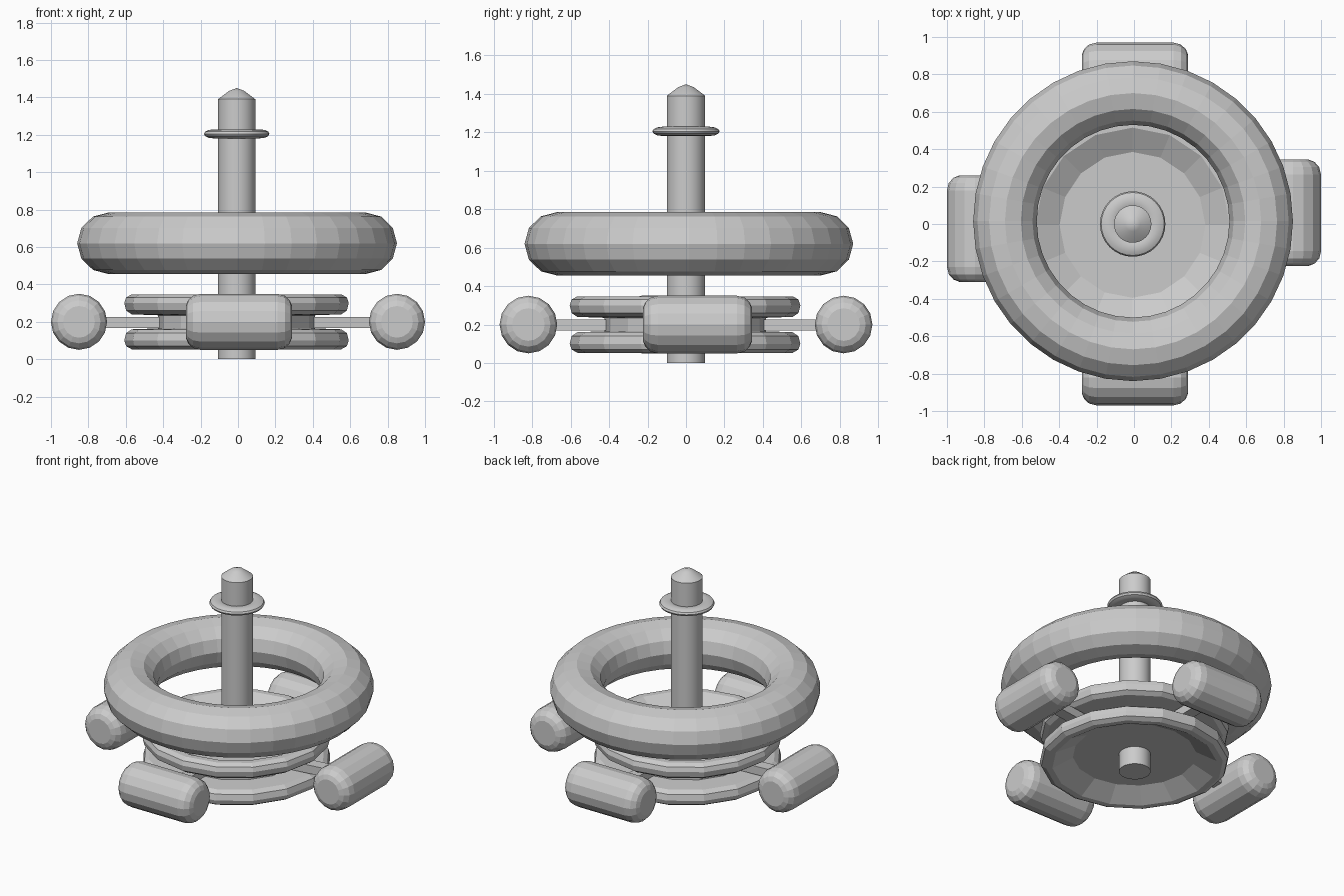
import bpy, bmesh
from math import cos, sin, pi, radians
from mathutils import Matrix, Vector

cube = bpy.data.objects.get("Cube")
if cube:
    bpy.data.objects.remove(cube, do_unlink=True)

grey = bpy.data.materials.new("light_grey")
grey.use_nodes = True
colour = (0.6, 0.6, 0.6, 1)
grey.diffuse_color = colour
grey.node_tree.nodes["Principled BSDF"].inputs["Base Color"].default_value = colour


def finish(name, bm, location, smooth_angle=None):
    bmesh.ops.recalc_face_normals(bm, faces=bm.faces)
    mesh = bpy.data.meshes.new(name)
    bm.to_mesh(mesh)
    bm.free()
    obj = bpy.data.objects.new(name, mesh)
    obj.location = location
    mesh.materials.append(grey)
    bpy.context.collection.objects.link(obj)
    if smooth_angle:
        bpy.ops.object.select_all(action='DESELECT')
        obj.select_set(True)
        bpy.context.view_layer.objects.active = obj
        bpy.ops.object.shade_smooth_by_angle(angle=radians(smooth_angle))
    return obj


def lathe(name, profile, sides, location, closed=False, smooth_angle=None):
    """Spin a (radius, height) profile around z."""
    bm = bmesh.new()
    verts = [bm.verts.new((r, 0, z)) for r, z in profile]
    pairs = list(zip(verts, verts[1:]))
    if closed:
        pairs.append((verts[-1], verts[0]))
    edges = [bm.edges.new(p) for p in pairs]
    bmesh.ops.spin(bm, geom=verts + edges, axis=(0, 0, 1), cent=(0, 0, 0),
                   angle=2 * pi, steps=sides, use_merge=True)
    bmesh.ops.remove_doubles(bm, verts=bm.verts, dist=0.0005)
    return finish(name, bm, location, smooth_angle)


def oval(radius, rx, rz, count):
    return [(radius + rx * cos(2 * pi * i / count), rz * sin(2 * pi * i / count))
            for i in range(count)]


# Central mast with a pointed cap, and the collar near its top
lathe("mast", [(0, 0), (0.1, 0), (0.1, 1.39), (0.04, 1.435), (0, 1.45)],
      32, (-0.007, 0, 0), smooth_angle=25)
lathe("mast_collar", oval(0.125, 0.05, 0.024, 12), 32, (-0.007, 0, 1.205), True, 35)

# Large ring
lathe("large_ring", oval(0.685, 0.17, 0.165, 12), 36, (-0.005, 0.015, 0.62), True)

# Grooved hub wheel, dished on both faces
half = [(0, 0.075), (0.39, 0.075), (0.52, 0.147), (0.56, 0.147), (0.59, 0.13),
        (0.6, 0.1), (0.59, 0.06), (0.56, 0.04), (0.42, 0.035)]
wheel = half + [(r, -z) for r, z in reversed(half)]
lathe("hub_wheel", wheel, 16, (-0.008, -0.005, 0.2))

# Four rounded floats on flat arms: side name, turn, distance out, sideways shift
float_half = [(0, 0.284), (0.085, 0.284), (0.115, 0.272), (0.14, 0.245), (0.15, 0.205)]
float_profile = float_half + [(r, -z) for r, z in reversed(float_half)]
for side, turn, reach, shift in (("left", 0, 0.85, 0.06), ("back", 90, 0.82, -0.005),
                                 ("right", 180, 0.85, 0.025), ("front", 270, 0.82, 0.005)):
    rot = Matrix.Rotation(radians(turn), 4, 'Z')
    body = lathe(side + "_float", float_profile, 16, (0, 0, 0))
    body.matrix_world = (rot @ Matrix.Translation((reach, shift, 0.2))
                         @ Matrix.Rotation(pi / 2, 4, 'X'))
    bm = bmesh.new()
    bmesh.ops.create_cube(bm, size=1)
    bmesh.ops.scale(bm, vec=(0.42, 0.08, 0.058), verts=bm.verts)
    for v in bm.verts:  # arm is skewed to meet its float
        v.co.y += shift * (0.5 + v.co.x / 0.42)
    arm = finish(side + "_arm", bm, (0, 0, 0))
    arm.matrix_world = rot @ Matrix.Translation((0.56, 0, 0.197))
